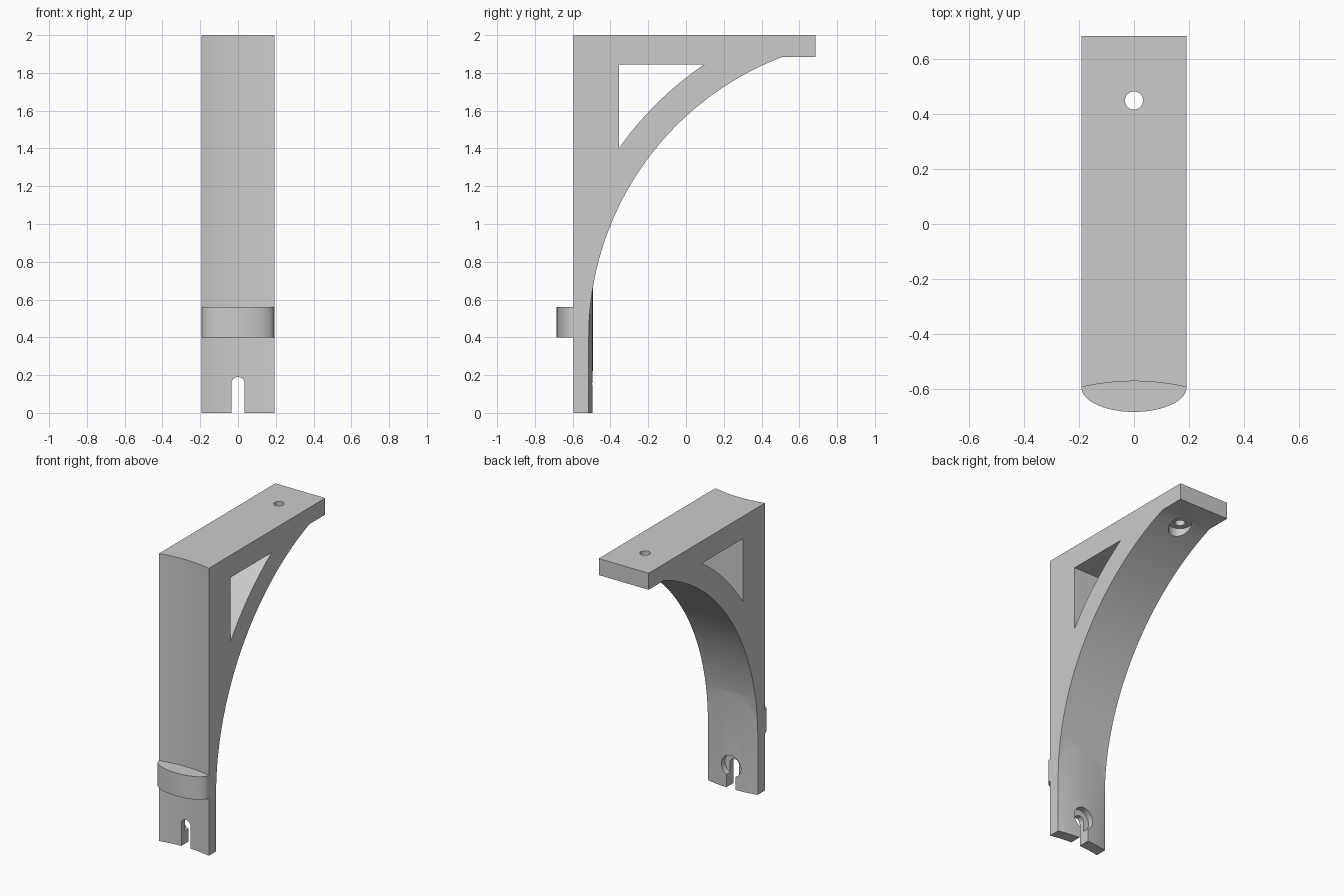
import bpy, bmesh
from math import sin, cos, asin, atan2, pi, radians, sqrt

if "Cube" in bpy.data.objects:
    bpy.data.objects.remove(bpy.data.objects["Cube"], do_unlink=True)

HALF = 0.192          # half width of the bracket
FRONT, BACK = -0.595, -0.515
TOP, SLAB = 2.0, 1.885
CY, CZ, RAD = 1.072, 0.40, 1.587   # centre and radius of the big curve

grey = bpy.data.materials.new("plain_grey")
grey.use_nodes = True
colour = (0.6, 0.6, 0.6, 1)
grey.diffuse_color = colour
grey.node_tree.nodes["Principled BSDF"].inputs["Base Color"].default_value = colour


def arc(cx, cy, r, a0, a1, n, ry=None):
    """Points along a circular or elliptical arc."""
    ry = ry or r
    steps = [a0 + (a1 - a0) * i / n for i in range(n + 1)]
    return [(cx + r * cos(a), cy + ry * sin(a)) for a in steps]


def prism(name, outline, axis, lo, hi):
    """Extrude a 2D outline along x, y or z."""
    place = {"x": lambda p, d: (d, p[0], p[1]),
             "y": lambda p, d: (p[0], d, p[1]),
             "z": lambda p, d: (p[0], p[1], d)}[axis]
    bm = bmesh.new()
    ends = [[bm.verts.new(place(p, d)) for p in outline] for d in (lo, hi)]
    for ring in ends:
        bm.faces.new(ring)
    for i in range(len(outline)):
        j = (i + 1) % len(outline)
        bm.faces.new((ends[0][i], ends[0][j], ends[1][j], ends[1][i]))
    bmesh.ops.recalc_face_normals(bm, faces=bm.faces)
    mesh = bpy.data.meshes.new(name)
    bm.to_mesh(mesh)
    bm.free()
    mesh.materials.append(grey)
    ob = bpy.data.objects.new(name, mesh)
    bpy.context.collection.objects.link(ob)
    return ob


def combine(target, tool, operation):
    """Apply a boolean and discard the tool."""
    mod = target.modifiers.new("boolean", "BOOLEAN")
    mod.operation, mod.object, mod.solver = operation, tool, "EXACT"
    bpy.context.view_layer.objects.active = target
    bpy.ops.object.modifier_apply(modifier=mod.name)
    bpy.data.objects.remove(tool, do_unlink=True)


def circle(cx, cy, r):
    return arc(cx, cy, r, 0, 2 * pi, 32)[:-1]


# Side profile: upright, top slab and sweeping brace
end = pi - asin((SLAB - CZ) / RAD)
profile = [(-0.63, 0), (BACK, 0)] + arc(CY, CZ, RAD, pi, end, 48)
profile += [(0.685, SLAB), (0.685, TOP), (-0.63, TOP)]
bracket = prism("bracket", profile, "x", -HALF, HALF)

# Rounded back of the lower plate
bow = 0.022
bow_rad = (HALF ** 2 + bow ** 2) / (2 * bow)
swing = asin(HALF / bow_rad)
back = arc(0, BACK + bow - bow_rad, bow_rad, pi / 2 - swing, pi / 2 + swing, 24)
plate = prism("plate_back", back + [(-HALF, -0.54), (HALF, -0.54)], "z", 0, 0.8)
combine(bracket, plate, "UNION")

# Shallow hollow down the front
wide = swing * 1.3
hollow = arc(0, FRONT + bow - bow_rad, bow_rad, pi / 2 - wide, pi / 2 + wide, 30)
cutter = prism("front_hollow", hollow + [(-0.3, -0.8), (0.3, -0.8)], "z", -0.1, 2.1)
combine(bracket, cutter, "DIFFERENCE")

# Triangular opening with a curved lower side
wy, wz, inner = -0.355, 1.845, 1.743
a_low = pi - atan2(sqrt(inner ** 2 - (CY - wy) ** 2), CY - wy)
a_high = pi - asin((wz - CZ) / inner)
opening = [(wy, wz)] + arc(CY, CZ, inner, a_low, a_high, 20)
combine(bracket, prism("opening", opening, "x", -0.4, 0.4), "DIFFERENCE")

# Screw hole in the slab, widened from below
combine(bracket, prism("hole", circle(0, 0.45, 0.033), "z", 1.5, 2.2), "DIFFERENCE")
combine(bracket, prism("bore", circle(0, 0.45, 0.073), "z", 1.6, 1.887), "DIFFERENCE")

# Open slot at the foot, widened at the back
slot = arc(0, 0.155, 0.035, 0, pi, 16) + [(-0.035, -0.1), (0.035, -0.1)]
combine(bracket, prism("slot", slot, "y", -0.8, -0.3), "DIFFERENCE")
combine(bracket, prism("slot_bore", circle(0, 0.155, 0.075), "y", -0.535, -0.3), "DIFFERENCE")

# Rounded ledge across the front
nose = arc(0, FRONT, HALF, pi, 2 * pi, 40, 0.09)
ledge = prism("ledge", nose + [(HALF - 0.01, -0.56), (0.01 - HALF, -0.56)], "z", 0.40, 0.56)

for ob in (bracket, ledge):
    bpy.ops.object.select_all(action="DESELECT")
    ob.select_set(True)
    bpy.context.view_layer.objects.active = ob
    bpy.ops.object.shade_smooth_by_angle(angle=radians(25))
